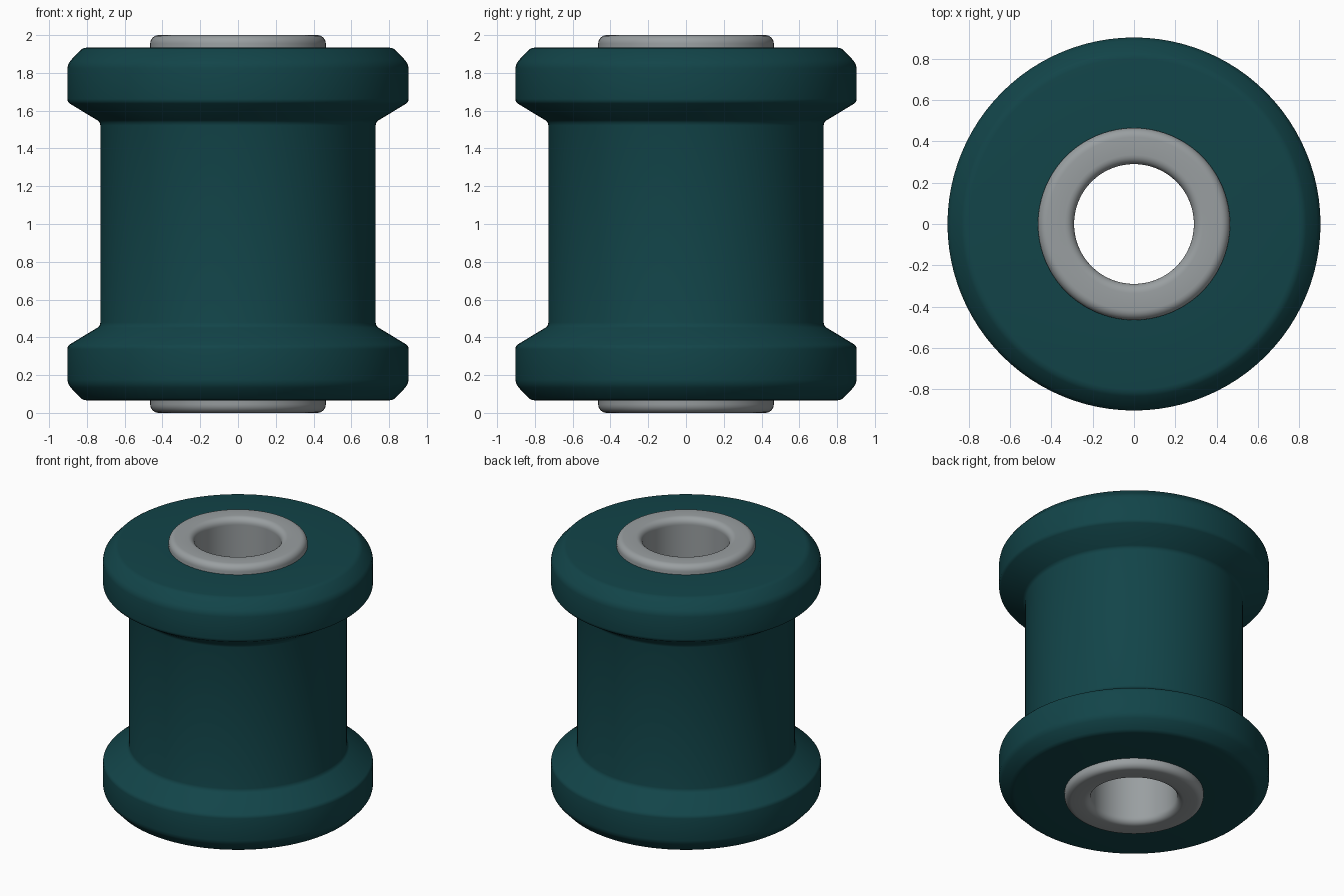
import bpy, bmesh, math

if "Cube" in bpy.data.objects:
    bpy.data.objects.remove(bpy.data.objects["Cube"])

SEGMENTS = 96


def material(name, rgb):
    m = bpy.data.materials.new(name)
    m.diffuse_color = (*rgb, 1.0)
    m.use_nodes = True
    m.node_tree.nodes["Principled BSDF"].inputs["Base Color"].default_value = m.diffuse_color
    return m


def lathe(name, upper, mat, closed):
    """Revolve an upper-half (radius, z) profile mirrored about z = 1."""
    profile = upper + [(r, 2.0 - z) for r, z in reversed(upper)]
    bm = bmesh.new()
    rings = []
    for i in range(SEGMENTS):
        a = 2 * math.pi * i / SEGMENTS
        rings.append([bm.verts.new((r * math.cos(a), r * math.sin(a), z)) for r, z in profile])
    n = len(profile)
    for i in range(SEGMENTS):
        a, b = rings[i], rings[(i + 1) % SEGMENTS]
        for j in range(n if closed else n - 1):
            k = (j + 1) % n
            bm.faces.new((a[j], a[k], b[k], b[j]))
    bmesh.ops.recalc_face_normals(bm, faces=bm.faces)
    mesh = bpy.data.meshes.new(name)
    bm.to_mesh(mesh)
    bm.free()
    mesh.materials.append(mat)
    obj = bpy.data.objects.new(name, mesh)
    bpy.context.collection.objects.link(obj)
    bpy.ops.object.select_all(action='DESELECT')
    obj.select_set(True)
    bpy.context.view_layer.objects.active = obj
    bpy.ops.object.shade_smooth_by_angle(angle=math.radians(40))
    return obj


def fillet(cr, cz, radius, start, end, steps=6):
    """Arc points for a rounded profile corner (angles in degrees)."""
    pts = []
    for i in range(steps + 1):
        a = math.radians(start + (end - start) * i / steps)
        pts.append((cr + radius * math.cos(a), cz + radius * math.sin(a)))
    return pts


teal = material("dark_teal_rubber", (0.006, 0.058, 0.066))
grey = material("grey_metal", (0.32, 0.345, 0.355))

# Flanged rubber body, wrapped tightly around the sleeve
lathe("rubber_bushing", [
    (0.455, 1.934), (0.80, 1.934), (0.818, 1.931), (0.834, 1.921),
    (0.886, 1.866), (0.898, 1.848), (0.903, 1.825),
    (0.903, 1.662), (0.901, 1.650), (0.892, 1.638),
    (0.744, 1.549), (0.733, 1.539), (0.729, 1.522)], teal, True)

# Inner metal sleeve with rounded rims and a through bore
lathe("metal_sleeve",
      [(0.29, 1.95)] + fillet(0.335, 1.955, 0.045, 180, 90)
      + fillet(0.42, 1.955, 0.045, 90, 0), grey, True)
